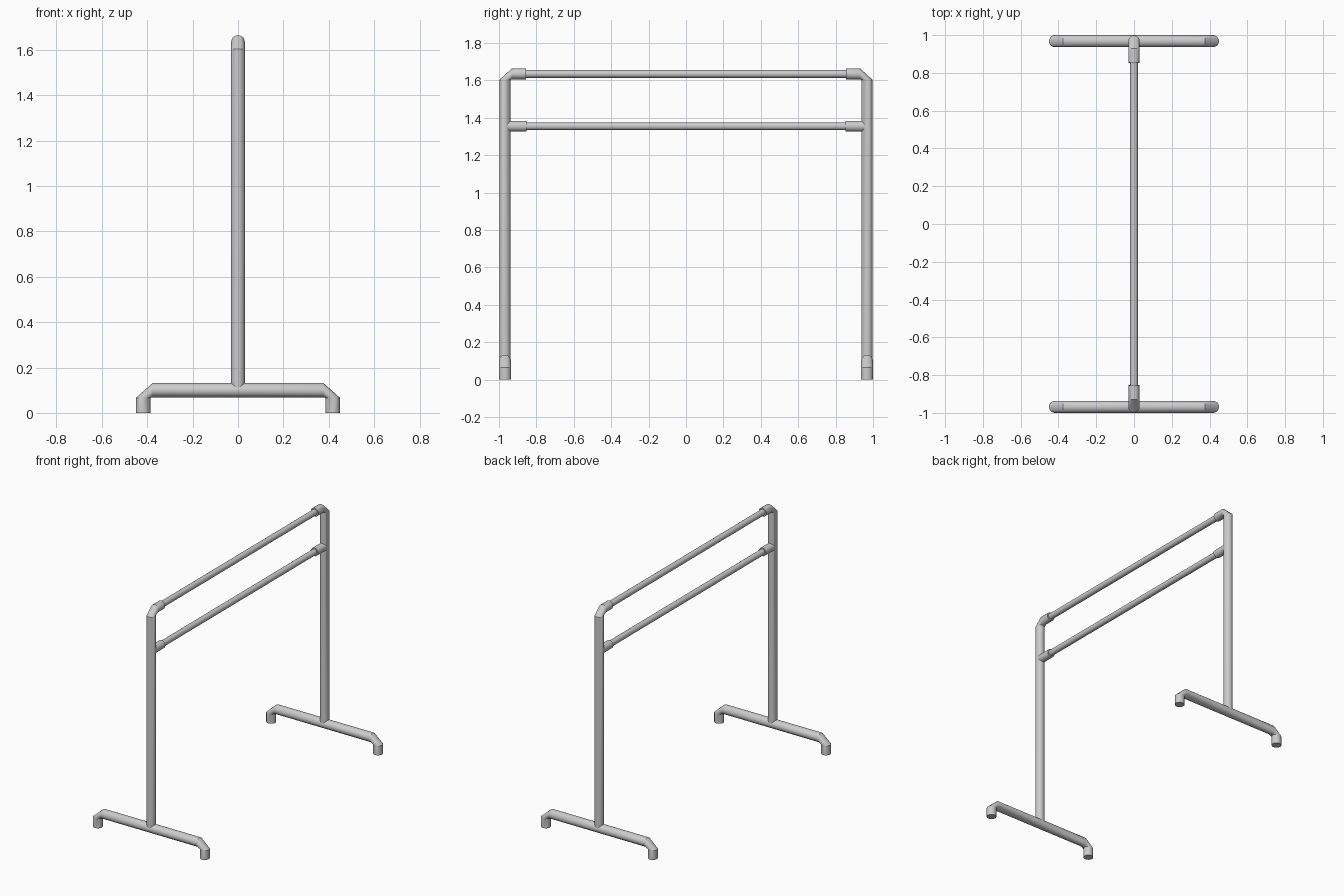
import bpy, bmesh
from math import cos, sin, tau, radians
from mathutils import Vector

if "Cube" in bpy.data.objects:
    bpy.data.objects.remove(bpy.data.objects["Cube"])

SIDES = 24
X, Y, Z = Vector((1, 0, 0)), Vector((0, 1, 0)), Vector((0, 0, 1))


def tube(name, stations, normal, r):
    """Capped tube through (centre, direction) rings; the path is flat, facing normal."""
    bm = bmesh.new()
    rings = []
    for c, d in stations:
        side = d.cross(normal)
        rings.append([bm.verts.new(Vector(c) + r * (cos(tau * i / SIDES) * normal
                                                    + sin(tau * i / SIDES) * side))
                      for i in range(SIDES)])
    for a, b in zip(rings, rings[1:]):
        for i in range(SIDES):
            j = (i + 1) % SIDES
            bm.faces.new((a[i], a[j], b[j], b[i]))
    bm.faces.new(rings[0])
    bm.faces.new(rings[-1])
    bmesh.ops.recalc_face_normals(bm, faces=bm.faces)
    mesh = bpy.data.meshes.new(name)
    bm.to_mesh(mesh)
    bm.free()
    ob = bpy.data.objects.new(name, mesh)
    bpy.context.collection.objects.link(ob)
    bpy.ops.object.select_all(action='DESELECT')
    bpy.context.view_layer.objects.active = ob
    ob.select_set(True)
    bpy.ops.object.shade_smooth_by_angle(angle=radians(30))
    return ob


TOP, MID, END = 1.635, 1.355, 0.968

for s, label in ((-1, "front"), (1, "back")):
    y = s * END
    # Base bar with both ends turned down to the floor
    tube(label + "_foot", [((-0.418, y, 0), Z), ((-0.418, y, 0.066), Z),
                           ((-0.376, y, 0.1), X), ((0.376, y, 0.1), X),
                           ((0.418, y, 0.066), -Z), ((0.418, y, 0), -Z)], Y, 0.032)
    # Upright post bending inwards into the top socket
    inward = -s * Y
    tube(label + "_post", [((0, y, 0.11), Z), ((0, y, 1.603), Z),
                           ((0, s * 0.93, TOP), inward),
                           ((0, s * 0.856, TOP), inward)], X, 0.03)
    # Socket for the lower rail
    tube(label + "_lower_socket", [((0, s * 0.955, MID), inward),
                                   ((0, s * 0.853, MID), inward)], X, 0.029)

# Rails between the sockets
for name, z in (("top_rail", TOP), ("lower_rail", MID)):
    tube(name, [((0, -0.9, z), Y), ((0, 0.9, z), Y)], X, 0.021)
